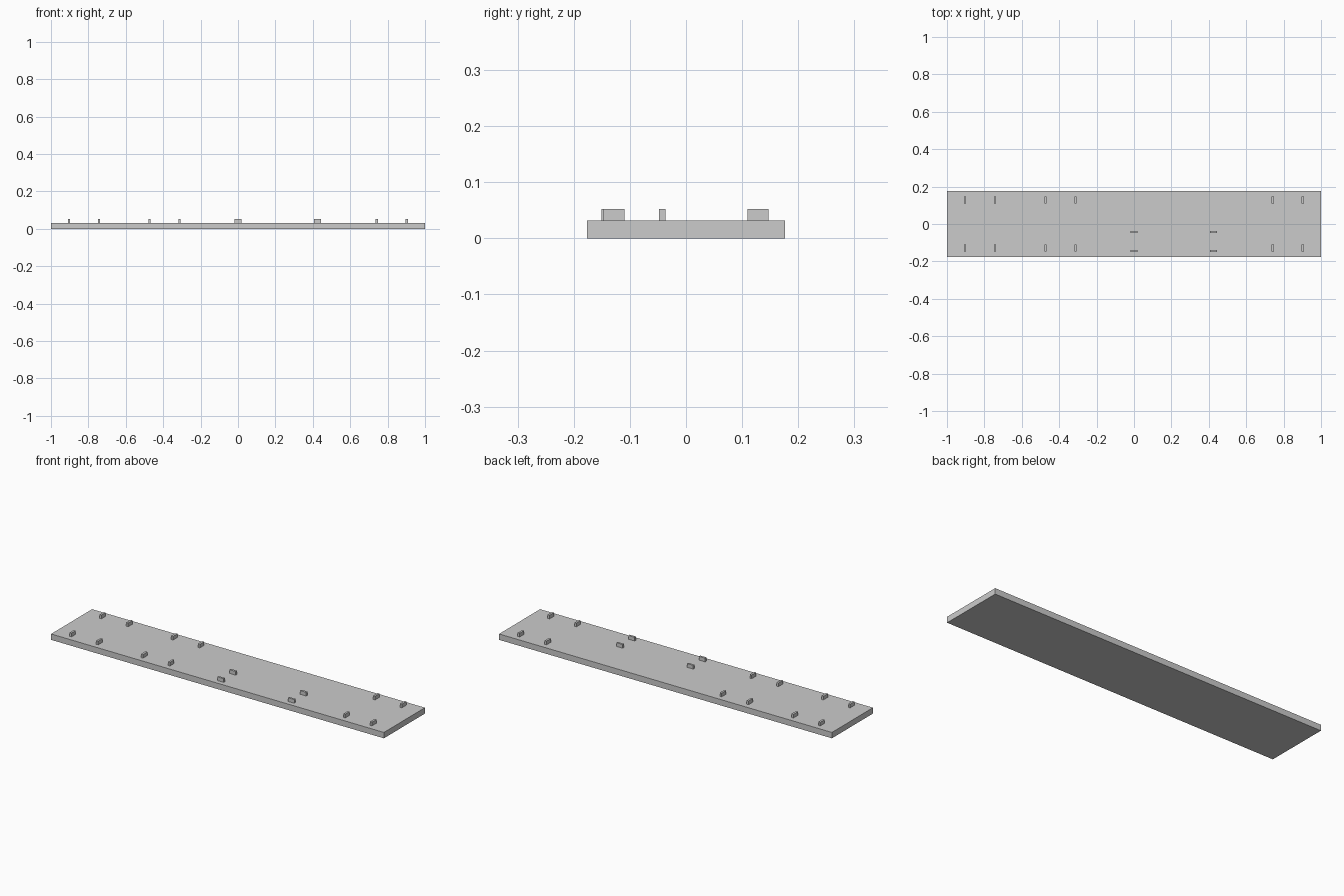
import bpy

if "Cube" in bpy.data.objects:
    bpy.data.objects.remove(bpy.data.objects["Cube"])

BASE_TOP, PEG_TOP = 0.032, 0.052


def box(name, cx, cy, sx, sy, z0, z1):
    bpy.ops.mesh.primitive_cube_add(size=1, location=(cx, cy, (z0 + z1) / 2))
    ob = bpy.context.object
    ob.name = name
    ob.scale = (sx, sy, z1 - z0)
    bpy.ops.object.transform_apply(location=False, rotation=False, scale=True)
    return ob


# Flat base board
box("base_board", 0, 0, 2, 0.352, 0, BASE_TOP)

# Crosswise locating tabs: three groups of four
for group_x in (-0.8235, -0.3925, 0.822):
    for dx in (-0.0805, 0.0805):
        for y in (-0.1285, 0.1285):
            box("cross_tab", group_x + dx, y, 0.0115, 0.0375, BASE_TOP, PEG_TOP)

# Lengthwise locating tabs: one group of four
for x in (0.001, 0.425):
    for y in (-0.145, -0.0425):
        box("long_tab", x, y, 0.0375, 0.0115, BASE_TOP, PEG_TOP)
